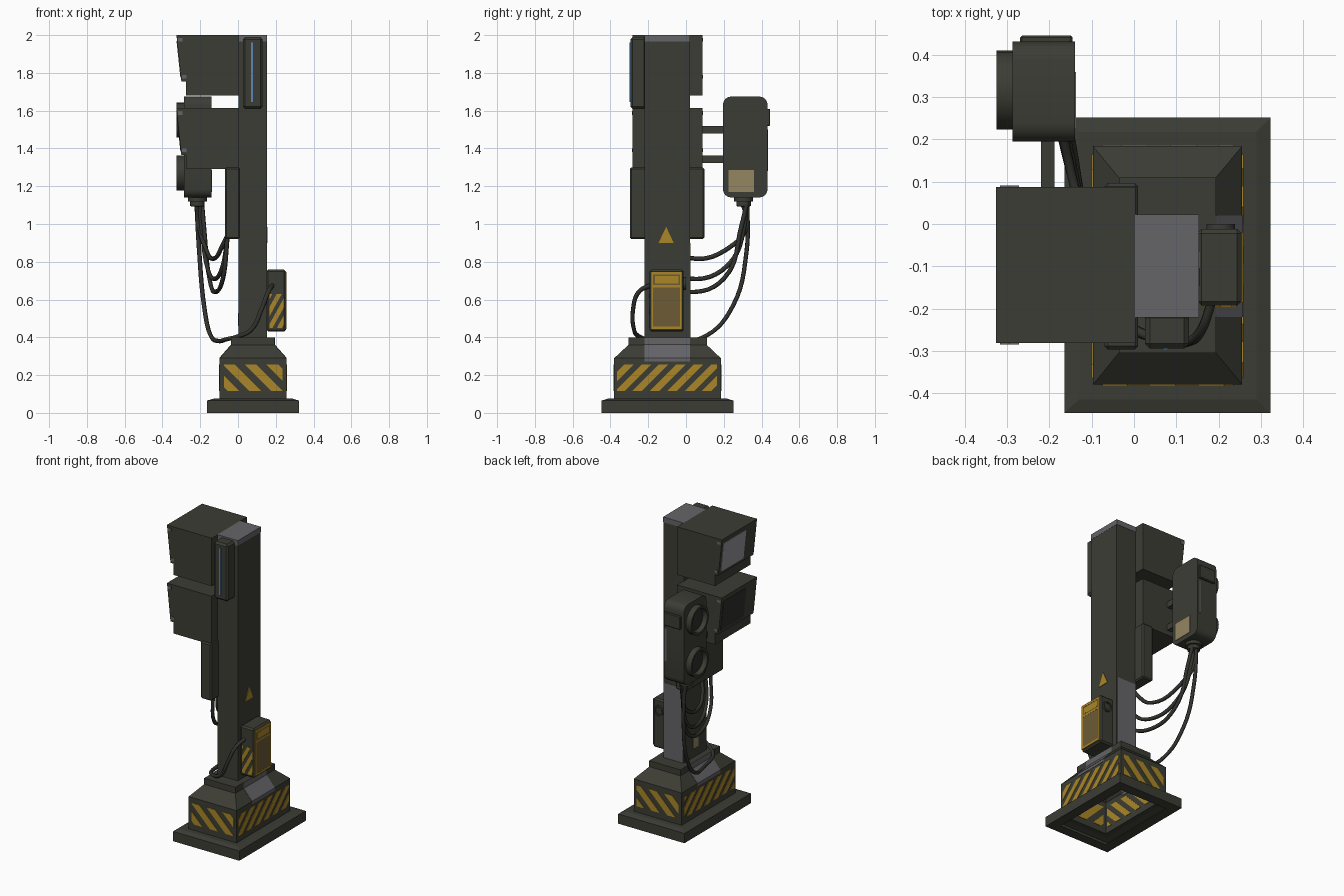
import bpy, bmesh, math
from mathutils import Vector

if "Cube" in bpy.data.objects:
    bpy.data.objects.remove(bpy.data.objects["Cube"])


def mat(name, r, g, b):
    m = bpy.data.materials.new(name)
    m.diffuse_color = (r, g, b, 1)
    m.use_nodes = True
    m.node_tree.nodes["Principled BSDF"].inputs["Base Color"].default_value = m.diffuse_color
    return m


BODY = mat("olive_black", .046, .046, .036)
GREY = mat("worn_grey", .13, .13, .14)
YELLOW = mat("hazard_yellow", .40, .24, .02)
BROWN = mat("panel_brown", .15, .105, .035)
TAN = mat("label_tan", .30, .24, .12)
SCREEN = mat("pale_screen", .30, .30, .32)
DARK = mat("dark_glass", .028, .028, .026)
CABLE = mat("cable_black", .032, .032, .027)
BLUE = mat("blue_light", .10, .24, .48)


def finish(name, bm, m, smooth=False):
    bmesh.ops.recalc_face_normals(bm, faces=bm.faces)
    me = bpy.data.meshes.new(name)
    bm.to_mesh(me)
    bm.free()
    me.materials.append(m)
    ob = bpy.data.objects.new(name, me)
    bpy.context.collection.objects.link(ob)
    if smooth:
        bpy.context.view_layer.objects.active = ob
        ob.select_set(True)
        bpy.ops.object.shade_smooth_by_angle(angle=math.radians(35))
        ob.select_set(False)
    return ob


def box(name, x, y, z, m=BODY, bevel=0, axis=None, seg=1):
    """Box from ranges; bevels all edges, or only those along one axis."""
    bm = bmesh.new()
    bmesh.ops.create_cube(bm, size=1)
    for v in bm.verts:
        v.co = [r[0] if c < 0 else r[1] for c, r in zip(v.co, (x, y, z))]
    if bevel:
        es = [e for e in bm.edges if axis is None or
              abs((e.verts[0].co - e.verts[1].co).normalized()[axis]) > .9]
        bmesh.ops.bevel(bm, geom=es, offset=bevel, segments=seg, profile=.5, affect='EDGES')
    return finish(name, bm, m, seg > 1)


def plate(name, pts, m, t=.006):
    """Thin flat plate centred on the surface it decorates."""
    bm = bmesh.new()
    f = bm.faces.new([bm.verts.new(p) for p in pts])
    f.normal_update()
    n = f.normal.copy()
    bmesh.ops.translate(bm, verts=f.verts, vec=n * -t / 2)
    r = bmesh.ops.extrude_face_region(bm, geom=[f], use_keep_orig=True)
    bmesh.ops.translate(bm, verts=[v for v in r['geom'] if isinstance(v, bmesh.types.BMVert)], vec=n * t)
    return finish(name, bm, m)


def side(axis, pos, u, z):
    """Point on an x- or y-facing wall."""
    return (pos, u, z) if axis == 0 else (u, pos, z)


def rect(name, axis, pos, u, z, m, t=.006):
    return plate(name, [side(axis, pos, a, b) for a, b in
                        ((u[0], z[0]), (u[1], z[0]), (u[1], z[1]), (u[0], z[1]))], m, t)


def stripes(name, axis, pos, u, z, lean, period, width):
    """Diagonal hazard bars clipped to a rectangle."""
    h = z[1] - z[0]
    bm = bmesh.new()
    a = u[0] - h - period * .6
    while a < u[1] + h:
        q = [(a, z[0]), (a + width, z[0]), (a + width + lean * h, z[1]), (a + lean * h, z[1])]
        bm.faces.new([bm.verts.new(side(axis, pos, *p)) for p in q])
        a += period
    for lim, s in ((u[0], -1), (u[1], 1)):
        no = Vector(side(axis, 0, s, 0))
        bmesh.ops.bisect_plane(bm, geom=bm.verts[:] + bm.edges[:] + bm.faces[:],
                               plane_co=side(axis, pos, lim, 0), plane_no=no, clear_outer=True)
    off = Vector((1, 0, 0) if axis == 0 else (0, 1, 0)) * .003
    bmesh.ops.translate(bm, verts=bm.verts, vec=-off)
    r = bmesh.ops.extrude_face_region(bm, geom=bm.faces[:], use_keep_orig=True)
    bmesh.ops.translate(bm, verts=[v for v in r['geom'] if isinstance(v, bmesh.types.BMVert)], vec=off * 2)
    finish(name, bm, YELLOW)


def lathe(name, centre, axis, prof, m=BODY, n=24):
    """Revolve (radius, distance) points about a coordinate axis."""
    bm = bmesh.new()
    rings = []
    for r, d in prof:
        ring = []
        for i in range(n):
            a = 2 * math.pi * i / n
            p = [r * math.cos(a), r * math.sin(a)]
            p.insert(axis, d)
            ring.append(bm.verts.new(Vector(p) + Vector(centre)))
        rings.append(ring)
    for A, B in zip(rings, rings[1:]):
        for i in range(n):
            bm.faces.new((A[i], A[(i + 1) % n], B[(i + 1) % n], B[i]))
    bm.faces.new(rings[0])
    bm.faces.new(rings[-1])
    return finish(name, bm, m, True)


def cable(name, pts, r=.012):
    cu = bpy.data.curves.new(name, 'CURVE')
    cu.dimensions = '3D'
    cu.bevel_depth, cu.bevel_resolution, cu.resolution_u = r, 1, 6
    sp = cu.splines.new('BEZIER')
    sp.bezier_points.add(len(pts) - 1)
    for b, p in zip(sp.bezier_points, pts):
        b.co = p
        b.handle_left_type = b.handle_right_type = 'AUTO'
    cu.materials.append(CABLE)
    bpy.context.collection.objects.link(bpy.data.objects.new(name, cu))


# Hollow stepped base, open underneath
OUT, BLK, TOP = ((-.165, .323), (-.447, .252)), ((-.097, .256), (-.38, .184)), ((-.036, .194), (-.305, .11))
LIP = ((-.13, .29), (-.415, .218))
bm = bmesh.new()
rings = []
for (x, y), z in ((BLK, .07), (BLK, 0), (OUT, 0), (OUT, .065), (LIP, .075), (BLK, .075), (BLK, .29), (TOP, .36), (TOP, .40)):
    rings.append([bm.verts.new((a, b, z)) for a, b in ((x[0], y[0]), (x[1], y[0]), (x[1], y[1]), (x[0], y[1]))])
for A, B in zip(rings[1:], rings[2:]):
    for i in range(4):
        bm.faces.new((A[i], A[(i + 1) % 4], B[(i + 1) % 4], B[i]))
bm.faces.new(rings[-1])
bmesh.ops.delete(bm, geom=rings[0], context='VERTS')
finish("base_shell", bm, BODY)

# Hazard stripes on the four base walls
Z = (.115, .255)
stripes("stripes_front", 1, BLK[1][0], (-.075, .235), Z, -1, .115, .062)
stripes("stripes_back", 1, BLK[1][1], (-.075, .235), Z, 1, .115, .062)
stripes("stripes_right", 0, BLK[0][1], (-.365, .165), Z, 1, .092, .05)
stripes("stripes_left", 0, BLK[0][0], (-.365, .165), Z, -1, .092, .05)

# Grey wear strips on the base slopes
for tag, k in (("left", 0), ("right", 1)):
    path = [(BLK[0][k], .272), (BLK[0][k], .29), (TOP[0][k], .36), (TOP[0][k], .40)]
    for i, ((xa, za), (xb, zb)) in enumerate(zip(path, path[1:])):
        plate(f"wear_strip_{tag}_{i}", [(xa, -.22, za), (xa, .02, za), (xb, .02, zb), (xb, -.22, zb)], GREY, .004)

# Column and its cap
box("column", (.002, .153), (-.22, .02), (.38, 1.965))
box("column_cap", (.002, .154), (-.221, .022), (1.965, 2.0), GREY)
rect("column_rear_plate", 1, .02, (.006, .149), (.40, .90), GREY)
plate("warning_triangle", [(.153, -.145, .90), (.153, -.065, .90), (.153, -.105, .985)], YELLOW)
rect("column_label", 0, .002, (-.13, -.075), (.46, .53), TAN)
box("cable_housing", (-.07, .01), (-.297, .097), (.92, 1.30), bevel=.008)

# Two monitor housings
for tag, z0, z1, glass in (("upper", 1.68, 2.0, SCREEN), ("lower", 1.29, 1.613, DARK)):
    prof = [(.004, z0), (-.276, z0), (-.276, z0 + .075), (-.300, z0 + .075), (-.326, z1), (.004, z1)]
    bm = bmesh.new()
    A, B = [[bm.verts.new((x, y, z)) for x, z in prof] for y in (-.282, .088)]
    for i in range(6):
        j = (i + 1) % 6
        bm.faces.new((A[i], A[j], B[j], B[i]))
    bm.faces.new(A)
    bm.faces.new(B)
    finish(tag + "_monitor", bm, BODY)
    za, zb = z0 + .095, z1 - .03
    sx = lambda z: -.300 - .026 * (z - z0 - .075) / (z1 - z0 - .075)
    plate(tag + "_screen", [(sx(za), -.17, za), (sx(za), .07, za), (sx(zb), .07, zb), (sx(zb), -.17, zb)], glass)
    for y in (-.282, .088):
        for z in (z0 + .10, z1 - .025):
            rect(tag + "_bolt", 1, y, (sx(z) + .006, sx(z) + .03), (z - .01, z + .01), GREY)

# Front light bar
box("light_housing", (.026, .130), (-.295, -.21), (1.61, 1.99), bevel=.012)
rect("light_strip", 1, -.295, (.069, .080), (1.645, 1.96), BLUE)

# Control box with framed panel
box("control_box", (.15, .254), (-.193, -.012), (.43, .758), bevel=.01)
rect("panel_field", 0, .254, (-.178, -.026), (.452, .738), BROWN)
for y in ((-.186, -.174), (-.032, -.020)):
    rect("panel_frame_side", 0, .255, y, (.444, .746), YELLOW)
for z in ((.444, .458), (.664, .676), (.732, .746)):
    rect("panel_frame_bar", 0, .255, (-.186, -.020), z, YELLOW)
rect("panel_band", 0, .255, (-.165, -.04), (.685, .724), YELLOW, .005)
stripes("control_stripes", 1, -.193, (.166, .243), (.45, .63), 0.55, .05, .027)
lathe("control_knob", (.205, -.012, .685), 1, [(.034, -.005), (.034, .012), (.024, .012), (.024, .004)])

# Signal head with two hooded lenses
box("signal_head", (-.287, -.14), (.195, .432), (1.14, 1.675), bevel=.045, axis=0, seg=4)
box("signal_latch", (-.27, -.145), (.42, .446), (1.52, 1.61), bevel=.005)
rect("signal_label", 0, -.14, (.225, .36), (1.17, 1.285), TAN)
rect("signal_trim", 1, .432, (-.160, -.148), (1.28, 1.50), GREY)
for tag, z in (("upper", 1.55), ("lower", 1.27)):
    lathe(tag + "_hood", (-.287, .317, z), 0, [(.093, .01), (.093, -.038), (.078, -.038), (.072, -.006)])
    lathe(tag + "_lens", (-.287, .317, z), 0, [(.07, -.004), (.07, -.010), (.04, -.018)], DARK)
for z in (1.50, 1.342):
    box("signal_arm", (-.22, -.188), (.08, .20), (z - .02, z + .02))
lathe("cable_gland", (-.215, .305, 1.14), 2, [(.05, .005), (.05, -.02), (.038, -.022), (.038, -.045), (.03, -.047)], n=16)

# Three drooping cables to the column housing, one long one to the control box
for i, (zl, ym) in enumerate(((.82, .23), (.71, .20), (.64, .18))):
    o = (i - 1) * .014
    cable(f"drooping_cable_{i}", [(-.205 + o, .31 + o, 1.12), (-.195 + o, .31 - o, 1.0), (-.165 + o, ym + .02, zl + .07),
                                  (-.12, .02, zl), (-.08, -.06 - .04 * i, zl + .07), (-.055, -.08 - .05 * i, .94)])
cable("long_cable", [(-.22, .325, 1.12), (-.205, .32, .85), (-.18, .25, .57), (-.145, .11, .41), (-.10, -.05, .38),
                     (-.06, -.2, .39), (0, -.25, .405), (.07, -.275, .44), (.125, -.28, .55), (.16, -.25, .64), (.185, -.18, .68)])
